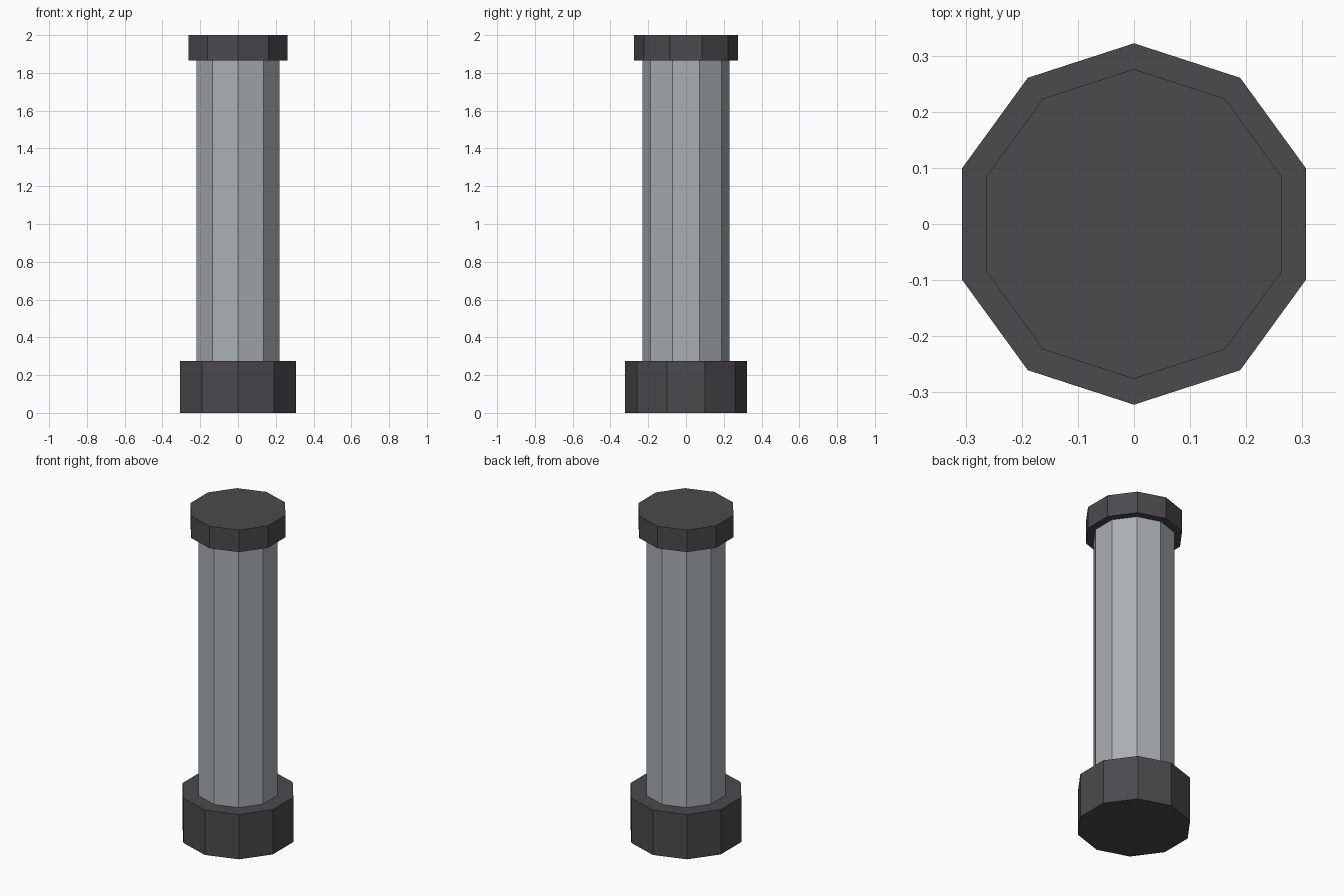
import bpy

cube = bpy.data.objects.get("Cube")
if cube:
    bpy.data.objects.remove(cube, do_unlink=True)


def make_material(name, color):
    mat = bpy.data.materials.new(name)
    mat.use_nodes = True
    mat.diffuse_color = color
    mat.node_tree.nodes["Principled BSDF"].inputs["Base Color"].default_value = color
    return mat


def prism(name, radius, bottom, top, mat):
    """Flat-sided ten-sided cylinder with a corner on the y axis."""
    bpy.ops.mesh.primitive_cylinder_add(
        vertices=10, radius=radius, depth=top - bottom,
        location=(0, 0, (bottom + top) / 2))
    obj = bpy.context.object
    obj.name = name
    obj.data.materials.append(mat)
    return obj


dark = make_material("dark grey", (0.07, 0.067, 0.075, 1))
steel = make_material("steel grey", (0.40, 0.43, 0.46, 1))

# Heavy foot, slim shaft and overhanging cap
prism("base", 0.322, 0, 0.275, dark)
prism("shaft", 0.231, 0.275, 1.865, steel)
prism("cap", 0.276, 1.865, 2, dark)
